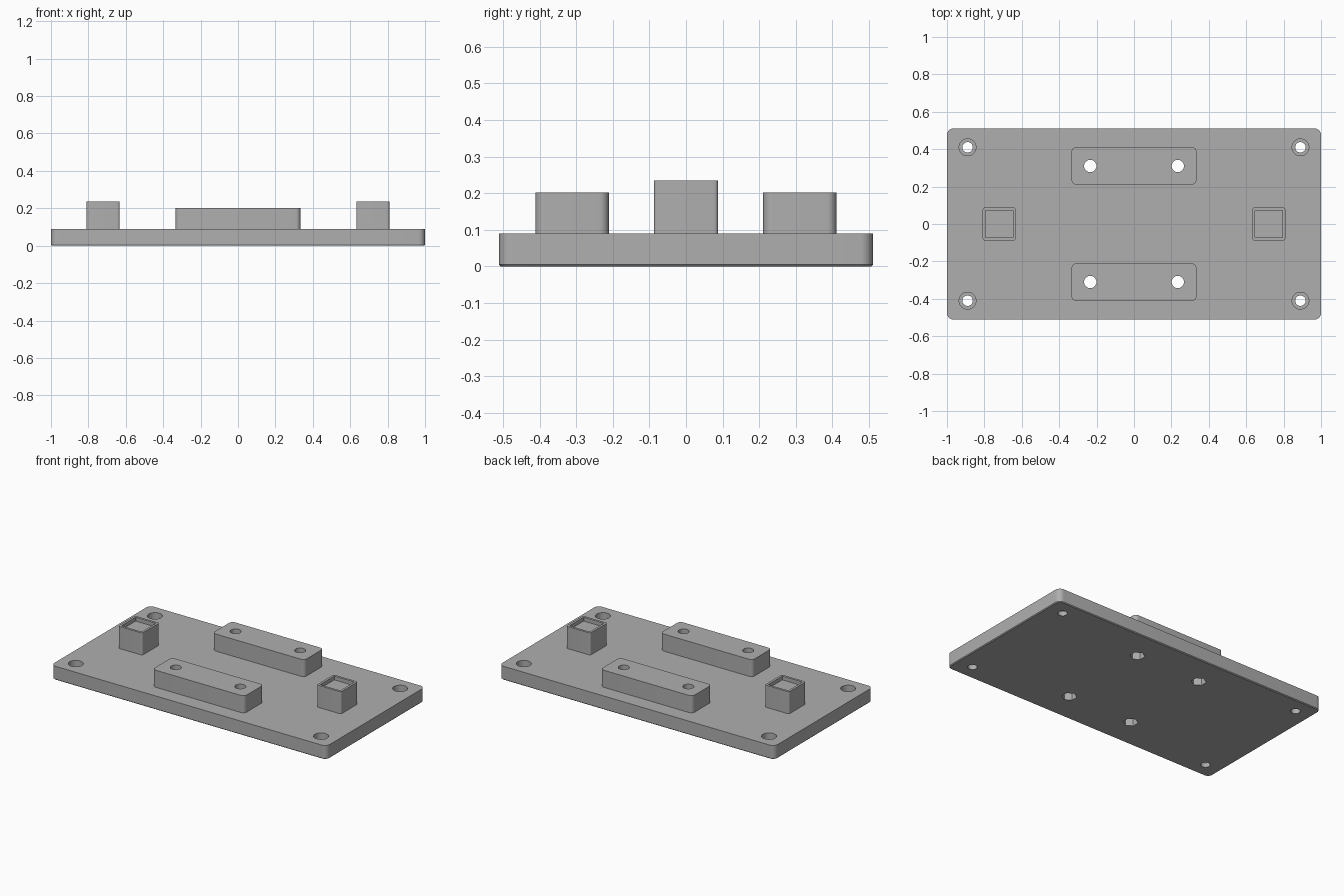
import bpy, bmesh, math
from mathutils import Matrix, Vector

cube = bpy.data.objects.get("Cube")
if cube:
    bpy.data.objects.remove(cube, do_unlink=True)

grey = bpy.data.materials.new("plain grey")
grey.use_nodes = True
COLOUR = (0.43, 0.43, 0.43, 1)
grey.diffuse_color = COLOUR
grey.node_tree.nodes["Principled BSDF"].inputs["Base Color"].default_value = COLOUR


def to_object(name, bm):
    bmesh.ops.recalc_face_normals(bm, faces=bm.faces)
    mesh = bpy.data.meshes.new(name)
    bm.to_mesh(mesh)
    bm.free()
    mesh.materials.append(grey)
    ob = bpy.data.objects.new(name, mesh)
    bpy.context.collection.objects.link(ob)
    return ob


def rounded_box(name, cx, cy, hx, hy, z0, z1, radius, chamfer=0):
    """Upright box with rounded vertical corners and optional chamfered base."""
    outline = []
    steps = 8
    for k, (sx, sy) in enumerate([(1, 1), (-1, 1), (-1, -1), (1, -1)]):
        for i in range(steps + 1):
            a = (k + i / steps) * math.pi / 2
            outline.append((sx * (hx - radius), sy * (hy - radius), math.cos(a), math.sin(a)))
    levels = [(z0, radius - chamfer), (z0 + chamfer, radius), (z1, radius)]
    if not chamfer:
        levels.pop(0)
    bm = bmesh.new()
    rings = [[bm.verts.new((cx + x + r * c, cy + y + r * s, z)) for x, y, c, s in outline]
             for z, r in levels]
    bm.faces.new(rings[0])
    bm.faces.new(rings[-1])
    n = len(outline)
    for low, high in zip(rings, rings[1:]):
        for i in range(n):
            j = (i + 1) % n
            bm.faces.new((low[i], low[j], high[j], high[i]))
    return to_object(name, bm)


def cylinders(name, px, py, radius, z0, z1, sides=32):
    """Four upright cylinders, mirrored in x and y."""
    bm = bmesh.new()
    for sx in (-1, 1):
        for sy in (-1, 1):
            bmesh.ops.create_cone(
                bm, cap_ends=True, segments=sides, radius1=radius, radius2=radius, depth=z1 - z0,
                matrix=Matrix.Translation(Vector((sx * px, sy * py, (z0 + z1) / 2))))
    return to_object(name, bm)


def cut(ob, cutters):
    for cutter in cutters:
        mod = ob.modifiers.new("cut", 'BOOLEAN')
        mod.operation = 'DIFFERENCE'
        mod.solver = 'EXACT'
        mod.object = cutter
    bpy.context.view_layer.update()
    mesh = bpy.data.meshes.new_from_object(
        ob.evaluated_get(bpy.context.evaluated_depsgraph_get()))
    ob.modifiers.clear()
    ob.data = mesh


# Cutters: stepped corner holes, bar bolt holes and hexagonal nut pockets
corner_hole = cylinders("corner_hole_cutter", 0.89, 0.41, 0.028, -0.1, 0.3)
corner_bore = cylinders("corner_bore_cutter", 0.89, 0.41, 0.045, 0.03, 0.3)
bolt_hole = cylinders("bolt_hole_cutter", 0.234, 0.31, 0.033, -0.1, 0.3)
nut_pocket = cylinders("nut_pocket_cutter", 0.234, 0.31, 0.045, -0.1, 0.055, 6)
helpers = [corner_hole, corner_bore, bolt_hole, nut_pocket]

# Base plate
plate = rounded_box("base_plate", 0, 0, 1, 0.511, 0, 0.09, 0.035, 0.005)
cut(plate, helpers)
parts = [plate]

# Raised bars at front and back
for name, side in (("front_bar", -1), ("back_bar", 1)):
    bar = rounded_box(name, 0, side * 0.311, 0.334, 0.1, 0.09, 0.202, 0.025)
    cut(bar, [bolt_hole])
    parts.append(bar)

# Square posts with a shallow recess in the top
for name, side in (("right_post", -1), ("left_post", 1)):
    post = rounded_box(name, side * 0.721, 0, 0.088, 0.088, 0.09, 0.235, 0.012)
    recess = rounded_box(name + "_recess_cutter", side * 0.721, 0, 0.073, 0.073, 0.21, 0.3, 0.003)
    cut(post, [recess])
    helpers.append(recess)
    parts.append(post)

for helper in helpers:
    bpy.data.objects.remove(helper, do_unlink=True)

# Smooth the rounded walls while keeping edges sharp
bpy.ops.object.select_all(action='DESELECT')
for part in parts:
    part.select_set(True)
bpy.context.view_layer.objects.active = plate
bpy.ops.object.shade_smooth_by_angle(angle=math.radians(30))
